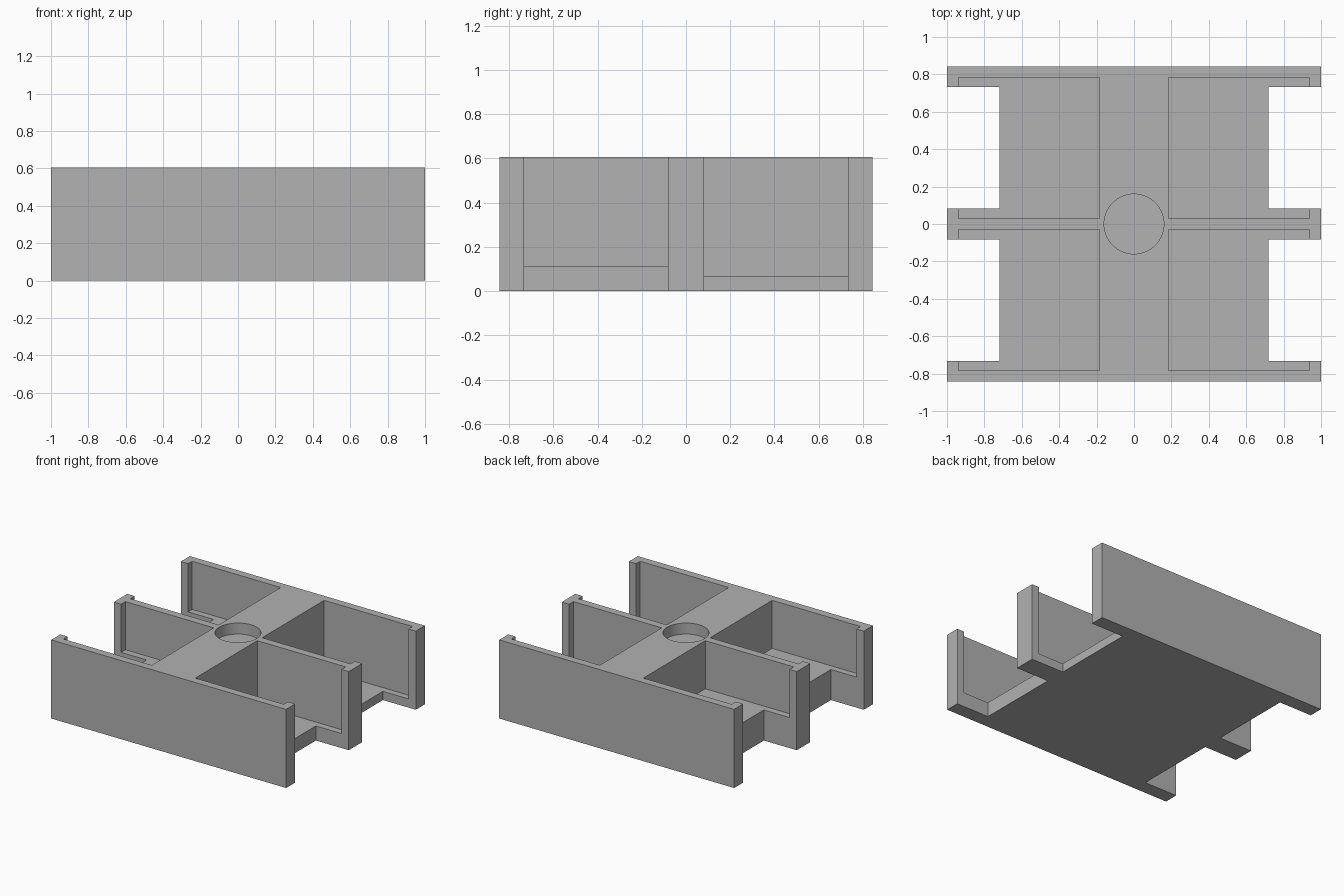
import bpy
import bmesh
from mathutils import Matrix, Vector

if "Cube" in bpy.data.objects:
    bpy.data.objects.remove(bpy.data.objects["Cube"], do_unlink=True)

HALF_X, HALF_Y, HEIGHT = 1.0, 0.843, 0.605
ABOVE = HEIGHT + 0.2

grey = bpy.data.materials.new("plain grey")
grey.use_nodes = True
colour = (0.445, 0.445, 0.445, 1)
grey.diffuse_color = colour
grey.node_tree.nodes["Principled BSDF"].inputs["Base Color"].default_value = colour


def make_object(name, bm):
    mesh = bpy.data.meshes.new(name)
    bm.to_mesh(mesh)
    bm.free()
    mesh.materials.append(grey)
    obj = bpy.data.objects.new(name, mesh)
    bpy.context.collection.objects.link(obj)
    return obj


def box(name, low, high):
    low, high = Vector(low), Vector(high)
    bm = bmesh.new()
    bmesh.ops.create_cube(bm, size=1, matrix=Matrix.Translation((low + high) / 2)
                          @ Matrix.Diagonal((*(high - low), 1)))
    return make_object(name, bm)


def carve(body, cutter):
    cutter.hide_render = True
    mod = body.modifiers.new("carve", "BOOLEAN")
    mod.operation = "DIFFERENCE"
    mod.solver = "EXACT"
    mod.object = cutter
    bpy.context.view_layer.objects.active = body
    bpy.ops.object.modifier_apply(modifier=mod.name)
    bpy.data.objects.remove(cutter, do_unlink=True)


def side_box(name, sx, sy, x, y, z):
    # Box given in the +x +y quarter, mirrored by the signs
    xs, ys = sorted(sx * v for v in x), sorted(sy * v for v in y)
    return box(name, (xs[0], ys[0], z[0]), (xs[1], ys[1], z[1]))


# Solid tray body
tray = box("card_tray", (-HALF_X, -HALF_Y, 0), (HALF_X, HALF_Y, HEIGHT))

# Four pockets, each with its own floor height and an open finger notch
floors = {(1, -1): 0.112, (1, 1): 0.067, (-1, -1): 0.235, (-1, 1): 0.235}
for (sx, sy), floor in floors.items():
    carve(tray, side_box("pocket_cutter", sx, sy, (0.185, 0.938), (0.03, 0.783), (floor, ABOVE)))
    carve(tray, side_box("notch_cutter", sx, sy, (0.72, 1.2), (0.082, 0.733), (-0.2, ABOVE)))

# Shallow round recess in the centre bar
bm = bmesh.new()
bottom = HEIGHT - 0.085
bmesh.ops.create_cone(bm, cap_ends=True, segments=64, radius1=0.16, radius2=0.16,
                      depth=ABOVE - bottom,
                      matrix=Matrix.Translation((0, 0, (ABOVE + bottom) / 2)))
carve(tray, make_object("recess_cutter", bm))

# Smooth the recess wall, keep all edges crisp
bpy.ops.object.select_all(action="DESELECT")
tray.select_set(True)
bpy.context.view_layer.objects.active = tray
bpy.ops.object.shade_smooth_by_angle(angle=0.5)
